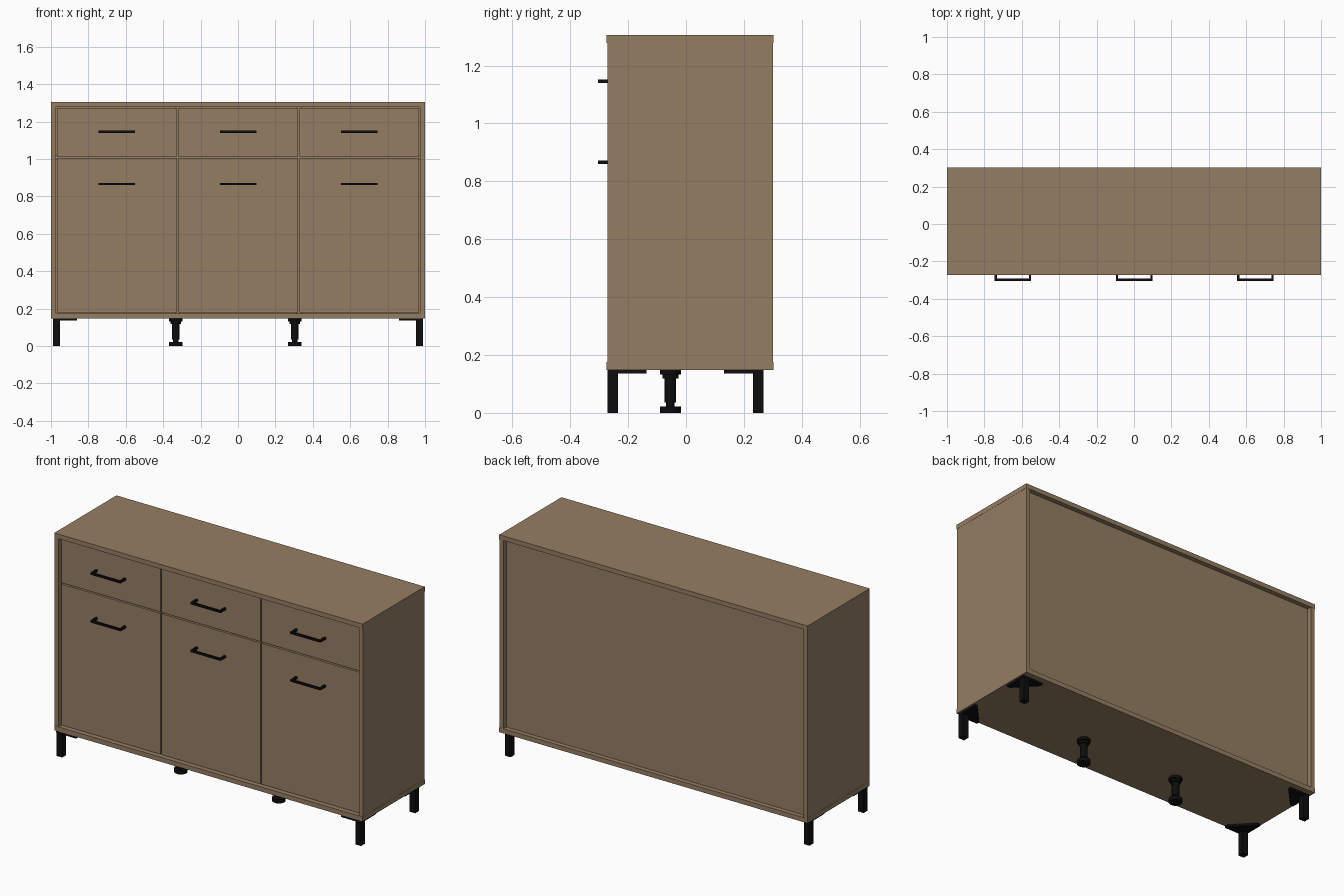
import bpy, bmesh
from mathutils import Matrix

if "Cube" in bpy.data.objects:
    bpy.data.objects.remove(bpy.data.objects["Cube"])


def material(name, color):
    m = bpy.data.materials.new(name)
    m.diffuse_color = (*color, 1)
    m.use_nodes = True
    m.node_tree.nodes["Principled BSDF"].inputs["Base Color"].default_value = m.diffuse_color
    return m


WOOD = material("brown wood", (0.30, 0.208, 0.126))
BLACK = material("black metal", (0.004, 0.004, 0.004))


def finish(name, bm, mat):
    bmesh.ops.recalc_face_normals(bm, faces=bm.faces)
    mesh = bpy.data.meshes.new(name)
    bm.to_mesh(mesh)
    bm.free()
    mesh.materials.append(mat)
    obj = bpy.data.objects.new(name, mesh)
    bpy.context.collection.objects.link(obj)
    return obj


def add_box(bm, x0, x1, y0, y1, z0, z1):
    m = Matrix.Translation(((x0 + x1) / 2, (y0 + y1) / 2, (z0 + z1) / 2))
    bmesh.ops.create_cube(bm, size=1, matrix=m @ Matrix.Diagonal((x1 - x0, y1 - y0, z1 - z0, 1)))


def box(name, *dims, mat=WOOD):
    bm = bmesh.new()
    add_box(bm, *dims)
    return finish(name, bm, mat)


FRONT, BACK = -0.274, 0.302
BOTTOM, TOP, T = 0.148, 1.305, 0.027
Z0, Z1 = BOTTOM + T, TOP - T
FACE = FRONT + 0.022

# Carcass boards
box("top_board", -1, 1, FRONT, BACK, Z1, TOP)
box("bottom_board", -1, 1, FRONT, BACK, BOTTOM, Z0)
for side, s in (("left", -1), ("right", 1)):
    xs = sorted((s * 0.999, s * (1 - T)))
    box(side + "_side", *xs, FRONT + 0.003, BACK - 0.001, Z0, Z1)
box("back_panel", -1 + T, 1 - T, BACK - 0.037, BACK - 0.027, Z0, Z1)
for x in (-0.323, 0.326):
    box("divider", x - 0.013, x + 0.013, FACE + 0.026, BACK - 0.037, Z0, Z1)
box("drawer_rail", -1 + T, 1 - T, FACE + 0.026, BACK - 0.037, 0.997, 1.021)


# U-shaped handle: two posts and a grip
def handle(x, z):
    bm = bmesh.new()
    w, h, tip = 0.098, 0.006, -0.304
    add_box(bm, x - w, x + w, tip, tip + 0.012, z - h, z + h)
    for s in (-1, 1):
        c = x + s * (w - h)
        add_box(bm, c - h, c + h, tip + 0.012, FACE, z - h, z + h)
    finish("handle", bm, BLACK)


# Drawer and door fronts
for x0, x1 in ((-0.968, -0.327), (-0.319, 0.322), (0.330, 0.968)):
    box("drawer_front", x0, x1, FACE, FACE + 0.025, 1.013, Z1 - 0.004)
    box("door", x0, x1, FACE, FACE + 0.025, Z0 + 0.004, 1.005)
    for z in (1.146, 0.866):
        handle((x0 + x1) / 2, z)

# Corner legs: square post under a triangular mounting plate
for sx in (-1, 1):
    for sy, yc in ((-1, -0.272), (1, 0.268)):
        bm = bmesh.new()
        xa, xb = sorted((sx * 0.988, sx * 0.951))
        ya, yb = sorted((yc - sy * 0.001, yc - sy * 0.037))
        add_box(bm, xa, xb, ya, yb, 0, BOTTOM - 0.012)
        outline = [(0.990, 0), (0.860, 0), (0.860, 0.018), (0.972, 0.136), (0.990, 0.136)]
        verts = [bm.verts.new((sx * px, yc - sy * py, BOTTOM - 0.012)) for px, py in outline]
        f = bm.faces.new(verts)
        ext = bmesh.ops.extrude_face_region(bm, geom=[f])
        bmesh.ops.translate(bm, vec=(0, 0, 0.012),
                            verts=[v for v in ext["geom"] if isinstance(v, bmesh.types.BMVert)])
        finish("corner_leg", bm, BLACK)

# Round adjustable middle legs
for x in (-0.333, 0.303):
    bm = bmesh.new()
    for r, z0, z1 in ((0.036, 0.132, BOTTOM), (0.028, 0.118, 0.132), (0.020, 0.036, 0.118),
                      (0.015, 0.022, 0.036), (0.036, 0, 0.022)):
        bmesh.ops.create_cone(bm, cap_ends=True, segments=24, radius1=r, radius2=r, depth=z1 - z0,
                              matrix=Matrix.Translation((x, -0.054, (z0 + z1) / 2)))
    leg = finish("middle_leg", bm, BLACK)
    bpy.ops.object.select_all(action='DESELECT')
    leg.select_set(True)
    bpy.context.view_layer.objects.active = leg
    bpy.ops.object.shade_smooth_by_angle()
